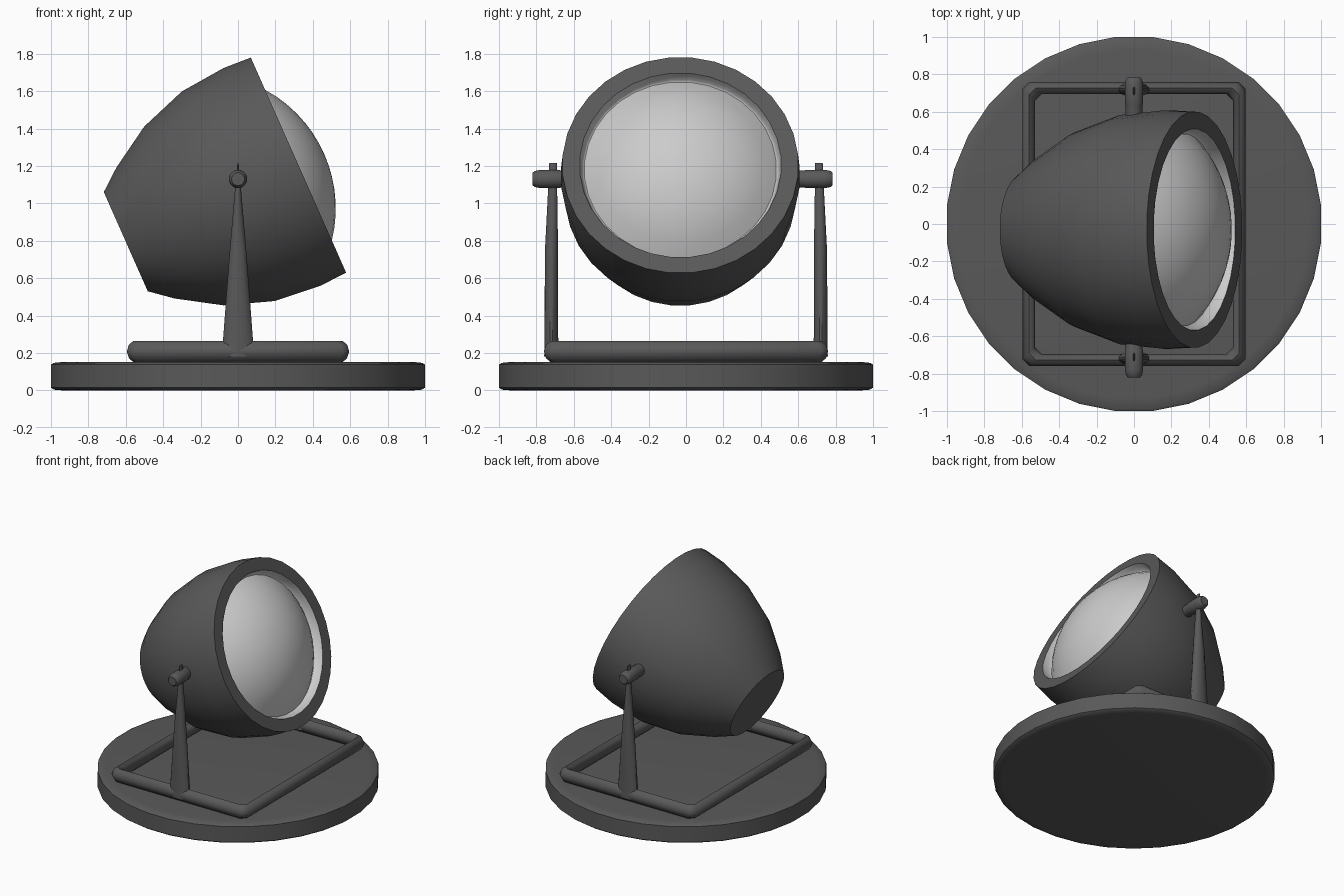
import bpy, bmesh, math
from mathutils import Matrix, Vector

if "Cube" in bpy.data.objects:
    bpy.data.objects.remove(bpy.data.objects["Cube"])


def material(name, v):
    m = bpy.data.materials.new(name)
    m.diffuse_color = (v, v, v, 1)
    m.use_nodes = True
    m.node_tree.nodes["Principled BSDF"].inputs["Base Color"].default_value = m.diffuse_color
    return m


DARK = material("dark_metal", 0.1)
LIGHT = material("pale_glass", 0.6)


def finish(name, bm, mat, matrix=None, angle=35):
    if matrix:
        bm.transform(matrix)
    bmesh.ops.recalc_face_normals(bm, faces=bm.faces)
    me = bpy.data.meshes.new(name)
    bm.to_mesh(me)
    bm.free()
    ob = bpy.data.objects.new(name, me)
    bpy.context.collection.objects.link(ob)
    me.materials.append(mat)
    bpy.ops.object.select_all(action='DESELECT')
    ob.select_set(True)
    bpy.context.view_layer.objects.active = ob
    bpy.ops.object.shade_smooth_by_angle(angle=math.radians(angle))
    return ob


def bridge(bm, rings, closed=False):
    n = len(rings[0])
    pairs = list(zip(rings, rings[1:])) + ([(rings[-1], rings[0])] if closed else [])
    for a, b in pairs:
        for i in range(n):
            j = (i + 1) % n
            bm.faces.new((a[i], a[j], b[j], b[i]))


def ring(bm, z, rx, ry, cy=0, n=32):
    k = 1 / math.cos(math.pi / n)
    return [bm.verts.new((rx * k * math.cos(2 * math.pi * (i + .5) / n),
                          cy + ry * k * math.sin(2 * math.pi * (i + .5) / n), z))
            for i in range(n)]


def lathe(name, profile, mat, matrix=None, n=32, caps=(True, True), angle=35):
    bm = bmesh.new()
    rings = [ring(bm, z, r, r, 0, n) for r, z in profile]
    bridge(bm, rings)
    if caps[0]:
        bm.faces.new(rings[0])
    if caps[1]:
        bm.faces.new(rings[-1])
    return finish(name, bm, mat, matrix, angle)


# Round base plate
lathe("base", [(.94, 0), (.985, .004), (1, .015), (1, .138), (.985, .147), (.93, .153)], DARK)

# Rectangular tube frame lying on the base
bm = bmesh.new()
hx, hy, c = .595, .76, .035
section = [(0, 0), (.012, .037), (.034, .055), (.055, .037), (.066, 0),
           (.055, -.037), (.034, -.055), (.012, -.037)]
corners = [(hx, hy - c), (hx - c, hy), (c - hx, hy), (-hx, hy - c),
           (-hx, c - hy), (c - hx, -hy), (hx - c, -hy), (hx, c - hy)]
rings = [[bm.verts.new((x - math.copysign(d, x), y - math.copysign(d, y), .208 + z))
          for d, z in section] for x, y in corners]
bridge(bm, rings, True)
finish("base_frame", bm, DARK, None, 50)

# Tapered uprights and pivot pins on both sides
for side, tag in ((1, "back"), (-1, "front")):
    bm = bmesh.new()
    post = [(.18, .087, .038, .72), (.27, .080, .037, .72), (.75, .044, .035, .719),
            (1.08, .016, .024, .713), (1.215, .003, .020, .711)]
    rings = [ring(bm, z, rx, ry, side * y, 16) for z, rx, ry, y in post]
    bridge(bm, rings)
    bm.faces.new(rings[0])
    bm.faces.new(rings[-1])
    finish(tag + "_upright", bm, DARK)
    m = Matrix.Translation((0, -.018, 1.13)) @ Matrix.Rotation(-side * math.pi / 2, 4, 'X')
    lathe(tag + "_pivot_pin", [(.045, .55), (.045, .65), (.049, .66), (.049, .76),
                               (.043, .79), (.034, .802)], DARK, m, 16)

# Tilted lamp head: local z runs from the back cap to the front rim
head = Matrix.Translation((-.60, -.03, .795)) @ Matrix.Rotation(math.radians(66.1), 4, 'Y')
lathe("lamp_shell", [(.29, 0), (.383, .115), (.523, .34), (.613, .60), (.637, .855),
                     (.629, 1.01), (.537, 1.01)], DARK, head, 32, (True, False))

# Recessed pale ring around the glass
lathe("lens_ring", [(.537, 1.01), (.531, .985), (.522, .955), (.512, .943), (.495, .943)],
      LIGHT, head, 32, (False, False), 60)

# Domed glass
R, top = .725, 1.16
dome = []
for i in range(9):
    r = .508 * (1 - i / 8) + .004
    dome.append((r, top - R + math.sqrt(R * R - r * r)))
lathe("lens", dome, LIGHT, head, 32, (False, True))
